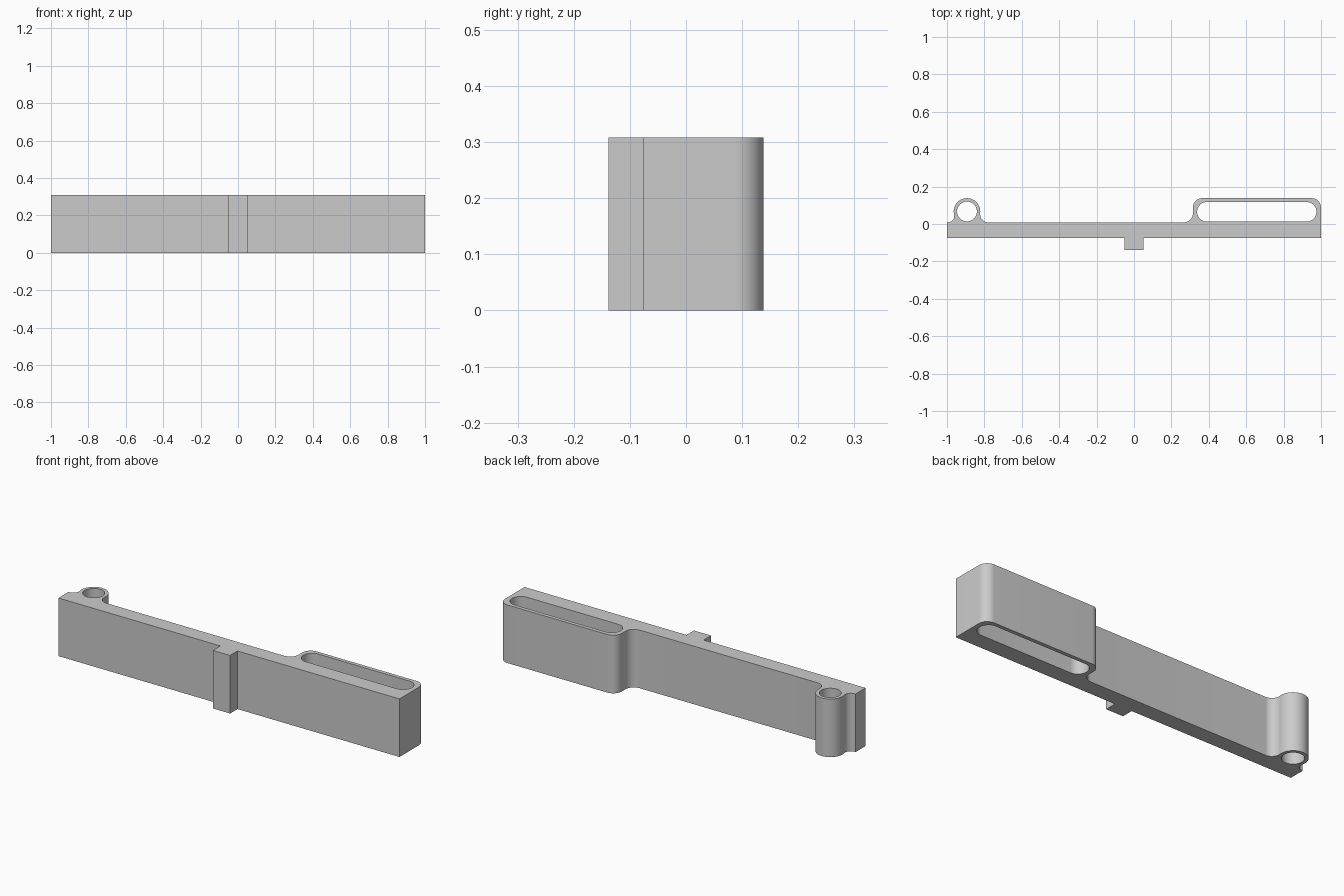
import bpy, bmesh
from math import radians, cos, sin, hypot, atan2, degrees, sqrt

cube = bpy.data.objects.get("Cube")
if cube:
    bpy.data.objects.remove(cube, do_unlink=True)

HEIGHT = 0.308
FRONT, BACK = -0.076, 0.008      # faces of the long bar
BOSS = (-0.893, 0.067)           # centre of the round boss
BOSS_R, HOLE_R = 0.071, 0.053


def arc(cx, cy, r, start, end, steps=16):
    """Points along an arc, angles in degrees."""
    angles = [radians(start + (end - start) * i / steps) for i in range(steps + 1)]
    return [(cx + r * cos(a), cy + r * sin(a)) for a in angles]


def boss_fillet(r, side):
    """Centre of a fillet tangent to boss and bar, and its angle from the boss."""
    dy = BACK + r - BOSS[1]
    dx = side * sqrt((BOSS_R + r) ** 2 - dy ** 2)
    return BOSS[0] + dx, BACK + r, degrees(atan2(dy, dx))


# Outer outline: bar with front tab, slotted housing and round boss
outline = [(-1, FRONT), (-0.05, FRONT), (-0.05, -0.138),
           (0.05, -0.138), (0.05, FRONT), (1, FRONT)]
outline += arc(0.95, 0.088, 0.05, 0, 90)
outline += arc(0.365, 0.088, 0.05, 90, 180)
outline += arc(0.265, BACK + 0.05, 0.05, 0, -90)
ra, rb = 0.045, 0.035
ax, ay, a = boss_fillet(ra, 1)
bx, by, b = boss_fillet(rb, -1)
b %= 360
outline += arc(ax, ay, ra, -90, a - 180)
outline += arc(*BOSS, BOSS_R, a, b, 48)[1:-1]
outline += arc(bx, by, rb, b - 180, -90)
outline.append((-1, BACK))

# Openings: long slot and round hole
slot = arc(0.923, 0.065, 0.0525, -90, 90, 24) + arc(0.39, 0.065, 0.0525, 90, 270, 24)
hole = arc(*BOSS, HOLE_R, 0, 360, 48)[:-1]

# Extrude the filled profile
curve = bpy.data.curves.new("bracket_profile", "CURVE")
curve.dimensions = "2D"
curve.fill_mode = "BOTH"
curve.extrude = HEIGHT / 2
for loop in (outline, slot, hole):
    spline = curve.splines.new("POLY")
    spline.points.add(len(loop) - 1)
    for point, (x, y) in zip(spline.points, loop):
        point.co = (x, y, HEIGHT / 2, 1)
    spline.use_cyclic_u = True
profile = bpy.data.objects.new("bracket_profile", curve)
bpy.context.collection.objects.link(profile)
bpy.context.view_layer.update()
mesh = bpy.data.meshes.new_from_object(
    profile.evaluated_get(bpy.context.evaluated_depsgraph_get()))
bpy.data.objects.remove(profile, do_unlink=True)

# Weld the caps to the walls and stand the part on the floor
bm = bmesh.new()
bm.from_mesh(mesh)
bmesh.ops.remove_doubles(bm, verts=bm.verts, dist=0.0002)
bmesh.ops.recalc_face_normals(bm, faces=bm.faces)
low = min(v.co.z for v in bm.verts)
bmesh.ops.translate(bm, verts=bm.verts, vec=(0, 0, -low))
bm.to_mesh(mesh)
bm.free()

grey = bpy.data.materials.new("plain grey")
grey.use_nodes = True
colour = (0.6, 0.6, 0.6, 1)
grey.diffuse_color = colour
grey.node_tree.nodes["Principled BSDF"].inputs["Base Color"].default_value = colour
mesh.materials.clear()
mesh.materials.append(grey)

bracket = bpy.data.objects.new("slotted_bracket", mesh)
bpy.context.collection.objects.link(bracket)
bpy.context.view_layer.objects.active = bracket
bracket.select_set(True)
bpy.ops.object.shade_smooth_by_angle(angle=radians(30))
